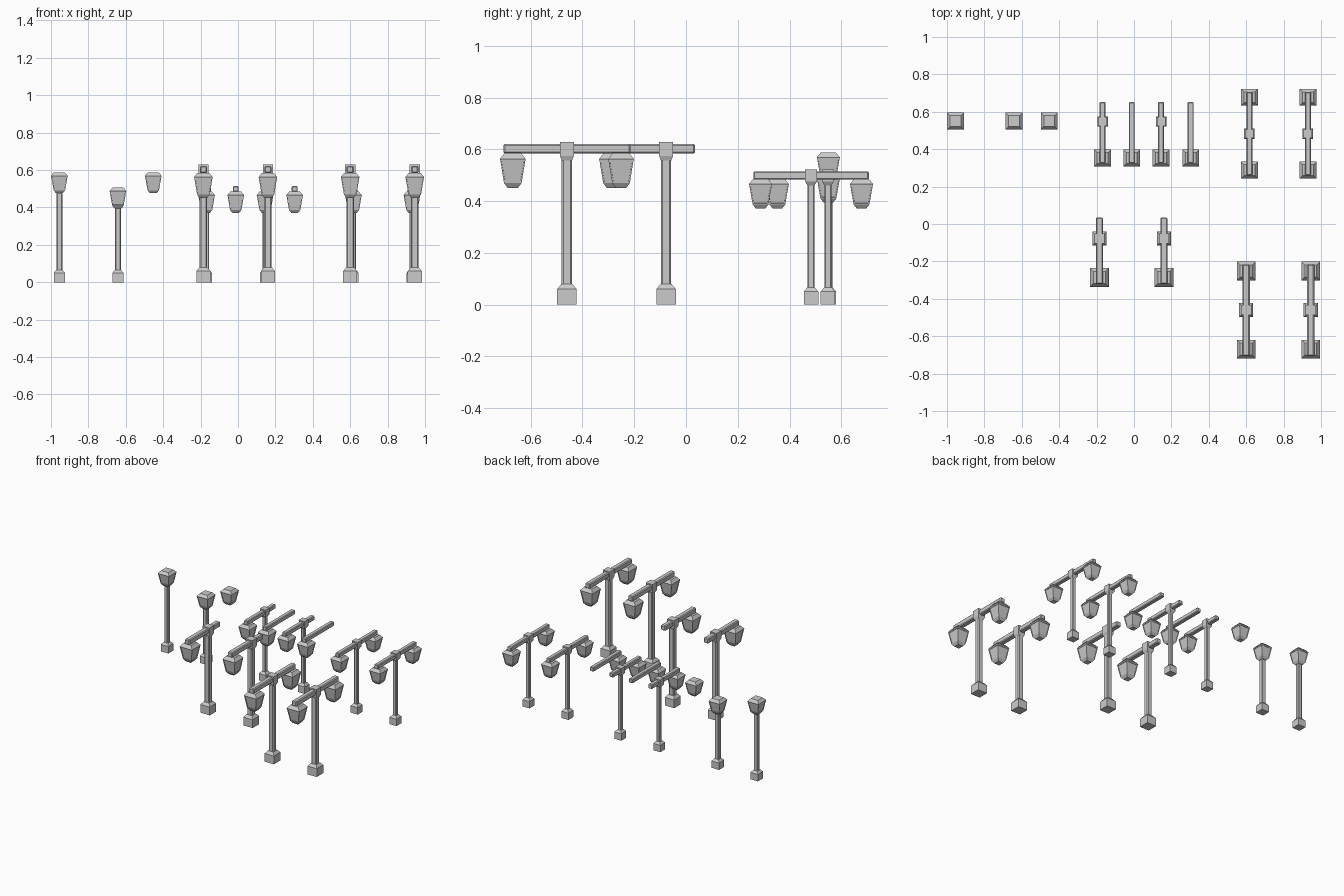
import bpy, bmesh

if "Cube" in bpy.data.objects:
    bpy.data.objects.remove(bpy.data.objects["Cube"])


def finish(bm, name):
    bmesh.ops.recalc_face_normals(bm, faces=bm.faces)
    me = bpy.data.meshes.new(name)
    bm.to_mesh(me)
    bm.free()
    ob = bpy.data.objects.new(name, me)
    bpy.context.collection.objects.link(ob)
    return ob


def stack(name, x, y, rings, pane=None):
    """Square section lofted through (half width, z) rings; pane = index of the band with recessed panels."""
    bm = bmesh.new()
    loops = [[bm.verts.new((x + sx * h, y + sy * h, z))
              for sx, sy in ((-1, -1), (1, -1), (1, 1), (-1, 1))] for h, z in rings]
    bm.faces.new(loops[0][::-1])
    bm.faces.new(loops[-1])
    panes = []
    for k, (a, b) in enumerate(zip(loops, loops[1:])):
        for i in range(4):
            j = (i + 1) % 4
            f = bm.faces.new((a[i], a[j], b[j], b[i]))
            if k == pane:
                panes.append(f)
    bm.normal_update()
    if panes:
        h = rings[pane + 1][0]
        bmesh.ops.inset_individual(bm, faces=panes, thickness=h * 0.14, depth=0)
        bmesh.ops.inset_individual(bm, faces=panes, thickness=h * 0.01, depth=-h * 0.07)
    return finish(bm, name)


def bar(name, lo, hi, chamfer):
    """Box between two corners with chamfered edges."""
    bm = bmesh.new()
    bmesh.ops.create_cube(bm, size=1)
    for v in bm.verts:
        v.co = [(a + b) / 2 + c * (b - a) for a, b, c in zip(lo, hi, v.co)]
    bmesh.ops.bevel(bm, geom=bm.edges[:], offset=chamfer, segments=1, affect='EDGES')
    return finish(bm, name)


def lantern(x, y, top, w, h):
    # w = half width at the eaves, h = total height
    stack("lantern", x, y, [(w * 0.40, top - h), (w * 0.68, top - h * 0.86),
                            (w * 0.97, top - h * 0.20), (w, top - h * 0.17),
                            (w * 0.64, top)], pane=1)


def post(x, y, r, top, base_r, base_h, base_top):
    stack("post_base", x, y, [(base_r, 0), (base_r, base_h), (r * 1.1, base_top)])
    bar("post", (x - r, y - r, base_top - 0.01), (x + r, y + r, top), r * 0.3)


def arm_lamp(x, y, s, double, with_post=True):
    L, r = s["reach"], s["arm"]
    y1 = y + (L + s["over"] if double else s["tail"])
    bar("arm", (x - r, y - L - s["over"], s["z"] - r), (x + r, y1, s["z"] + r), r * 0.3)
    for sy in ((-1, 1) if double else (-1,)):
        lantern(x, y + sy * L, s["z"] - r + 0.002, s["lw"], s["lh"])
    if with_post:
        post(x, y, s["post"], s["z"], s["base"], s["bh"], s["bt"])
        c, z = s["cap"], s["z"]
        stack("post_cap", x, y, [(s["post"], z - c * 1.65), (c, z - c), (c, z + c)])


BIG = dict(reach=0.209, over=0.036, tail=0.112, arm=0.019, z=0.602, lw=0.050, lh=0.134,
           post=0.020, base=0.0375, bh=0.06, bt=0.079, cap=0.027)
SMALL = dict(reach=0.195, over=0.028, tail=0.105, arm=0.016, z=0.499, lw=0.045, lh=0.114,
             post=0.0135, base=0.028, bh=0.05, bt=0.066, cap=0.023)

# Large street lamps: two arms, then one arm
for x in (0.60, 0.945):
    arm_lamp(x, -0.46, BIG, True)
for x in (-0.185, 0.16):
    arm_lamp(x, -0.077, BIG, False)

# Small street lamps: two arms, one arm, and arm-only wall lamps
for x in (0.617, 0.93):
    arm_lamp(x, 0.483, SMALL, True)
for x, standing in ((-0.168, True), (-0.012, False), (0.145, True), (0.303, False)):
    arm_lamp(x, 0.548, SMALL, False, standing)

# Post-top lamps and one loose lantern
for x, top, standing in ((-0.955, 0.588, True), (-0.642, 0.506, True), (-0.453, 0.588, False)):
    lantern(x, 0.55, top, 0.045, 0.112)
    if standing:
        post(x, 0.55, 0.0155, top - 0.108, 0.03, 0.05, 0.066)
